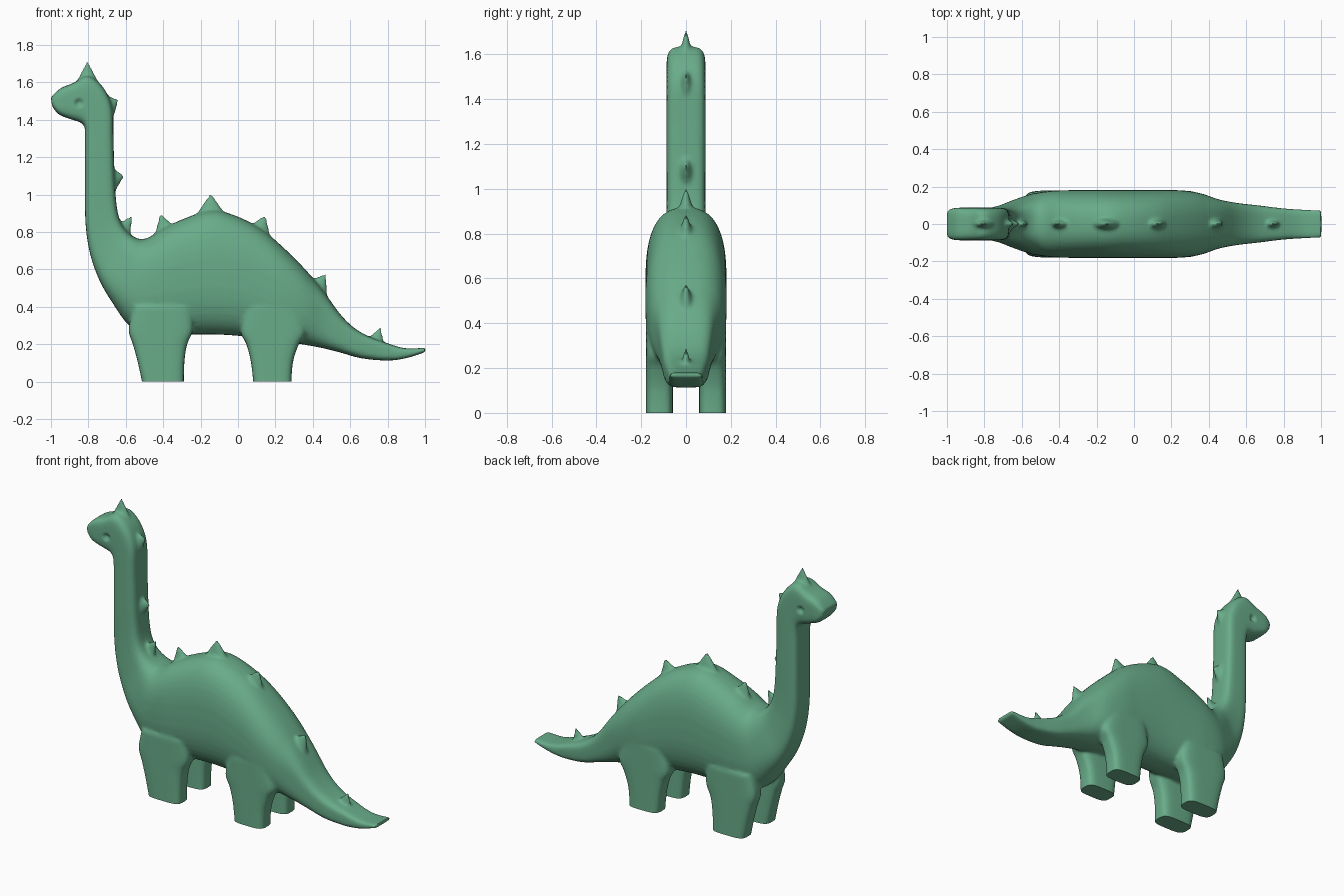
import bpy
import bmesh
import math
from mathutils import Matrix, Vector

cube = bpy.data.objects.get("Cube")
if cube:
    bpy.data.objects.remove(cube, do_unlink=True)

green = bpy.data.materials.new("soft_green")
green.use_nodes = True
COLOUR = (0.14, 0.41, 0.25, 1)
green.diffuse_color = COLOUR
green.node_tree.nodes["Principled BSDF"].inputs["Base Color"].default_value = COLOUR

# Body sections from nose to tail: upper x, upper z, lower x, lower z, half width
SECTIONS = [
    (-1, 1.52, -.995, 1.475, .074), (-.95, 1.568, -.96, 1.43, .086),
    (-.88, 1.597, -.9, 1.405, .087), (-.81, 1.635, -.84, 1.385, .087),
    (-.75, 1.605, -.82, 1.36, .087), (-.7, 1.54, -.818, 1.33, .087),
    (-.67, 1.45, -.818, 1.28, .087), (-.666, 1.3, -.818, 1.18, .087),
    (-.66, 1.1, -.818, 1, .087), (-.65, .95, -.814, .83, .087),
    (-.63, .86, -.79, .68, .092), (-.59, .8, -.74, .54, .107),
    (-.535, .765, -.67, .42, .137), (-.48, .77, -.57, .29, .166),
    (-.4, .82, -.42, .25, .179), (-.28, .875, -.25, .252, .181),
    (-.145, .917, -.12, .252, .181), (-.02, .89, 0, .245, .181),
    (.12, .82, .1, .23, .181), (.24, .72, .22, .22, .181),
    (.36, .6, .34, .2, .166), (.46, .48, .45, .18, .131),
    (.56, .345, .55, .155, .112), (.66, .262, .66, .125, .1),
    (.8, .205, .8, .113, .083), (.9, .178, .9, .126, .077),
    (1.004, .182, 1.002, .158, .073),
]

# Leg sections from the foot up: z, front x, back x
FRONT_LEG = [(-.04, -.505, -.29), (.1, -.535, -.287), (.2, -.562, -.272),
             (.28, -.585, -.24), (.4, -.56, -.25)]
REAR_LEG = [(-.04, .085, .284), (.1, .07, .293), (.2, .045, .325),
            (.27, .015, .36), (.4, .04, .32)]

# Back spikes: base x, base z, tip x, tip z, base radius along the spine
SPIKES = [
    (-.805, 1.58, -.805, 1.71, .07), (-.71, 1.47, -.64, 1.505, .085),
    (-.7, 1.08, -.61, 1.1, .1), (-.63, .79, -.565, .885, .06),
    (-.38, .78, -.415, .895, .075), (-.145, .86, -.145, 1.005, .1),
    (.1, .77, .145, .89, .085), (.41, .48, .47, .575, .08),
    (.725, .19, .765, .29, .06),
]

bm = bmesh.new()


def ring(centre, axis_u, axis_v, power, count=40):
    """Rounded-square ring around a centre, spanned by two half axes."""
    verts = []
    for i in range(count):
        a = math.tau * i / count
        u, v = (math.copysign(abs(f(a)) ** (2 / power), f(a)) for f in (math.cos, math.sin))
        verts.append(bm.verts.new(centre + axis_u * u + axis_v * v))
    return verts


def loft(rings):
    """Skin a list of rings and cap both ends."""
    for a, b in zip(rings, rings[1:]):
        for i in range(len(a)):
            j = (i + 1) % len(a)
            bm.faces.new((a[i], a[j], b[j], b[i]))
    bm.faces.new(list(reversed(rings[0])))
    bm.faces.new(rings[-1])


def smooth_rows(rows, steps=4):
    """Insert rows between the given ones along a smooth curve."""
    padded = [rows[0]] + rows + [rows[-1]]
    result = []
    for p, q, r, s in zip(padded, padded[1:], padded[2:], padded[3:]):
        for k in range(steps):
            t = k / steps
            result.append([b + t / 2 * (c - a + t * (2 * a - 5 * b + 4 * c - d
                           + t * (3 * (b - c) + d - a)))
                           for a, b, c, d in zip(p, q, r, s)])
    return result + [rows[-1]]


# Head, neck, trunk and tail in one skin
rings = []
for tx, tz, bx, bz, width in smooth_rows(SECTIONS):
    top, bottom = Vector((tx, 0, tz)), Vector((bx, 0, bz))
    boxiness = 4.5 - 1.9 * min(1, max(0, (width - .085) / .07))
    rings.append(ring((top + bottom) / 2, Vector((0, width, 0)), (top - bottom) / 2, boxiness))
loft(rings)

# Four legs
for leg in (FRONT_LEG, REAR_LEG):
    for side in (-1, 1):
        loft([ring(Vector(((x0 + x1) / 2, side * .119, z)), Vector(((x1 - x0) / 2, 0, 0)),
                   Vector((0, .06, 0)), 4) for z, x0, x1 in smooth_rows(leg)])

# Spikes along the head, neck, back and tail
for bx, bz, tx, tz, radius in SPIKES:
    base, tip = Vector((bx, 0, bz)), Vector((tx, 0, tz))
    up = (tip - base).normalized()
    along = Vector((0, 1, 0)).cross(up)
    turn = Matrix((along, (0, 1, 0), up)).transposed().to_4x4()
    place = Matrix.Translation((base + tip) / 2) @ turn @ Matrix.Diagonal((1, .5, 1, 1))
    bmesh.ops.create_cone(bm, cap_ends=True, segments=24, radius1=radius, radius2=.006,
                          depth=(tip - base).length, matrix=place)

bmesh.ops.recalc_face_normals(bm, faces=bm.faces)
mesh = bpy.data.meshes.new("dinosaur_body")
bm.to_mesh(mesh)
bm.free()
body = bpy.data.objects.new("dinosaur_body", mesh)
bpy.context.scene.collection.objects.link(body)
bpy.context.view_layer.objects.active = body
body.select_set(True)

# Blend the parts into one soft surface
remesh = body.modifiers.new("blend", 'REMESH')
remesh.mode = 'VOXEL'
remesh.voxel_size = .009
soften = body.modifiers.new("soften", 'SMOOTH')
soften.factor = .5
soften.iterations = 9
for name in ("blend", "soften"):
    bpy.ops.object.modifier_apply(modifier=name)

# Eye dimples and flat soles
bm = bmesh.new()
bm.from_mesh(body.data)
for v in bm.verts:
    reach = math.hypot(v.co.x + .85, v.co.z - 1.49) / .024
    if reach < 1 and abs(v.co.y) > .05:
        v.co.y -= math.copysign(.016 * (1 - reach * reach), v.co.y)
bmesh.ops.bisect_plane(bm, geom=bm.verts[:] + bm.edges[:] + bm.faces[:],
                       plane_co=(0, 0, 0), plane_no=(0, 0, 1), clear_inner=True)
bmesh.ops.holes_fill(bm, edges=[e for e in bm.edges if e.is_boundary], sides=0)
bmesh.ops.recalc_face_normals(bm, faces=bm.faces)
bm.to_mesh(body.data)
bm.free()

body.data.materials.clear()
body.data.materials.append(green)
bpy.ops.object.shade_smooth_by_angle(angle=math.radians(40))
